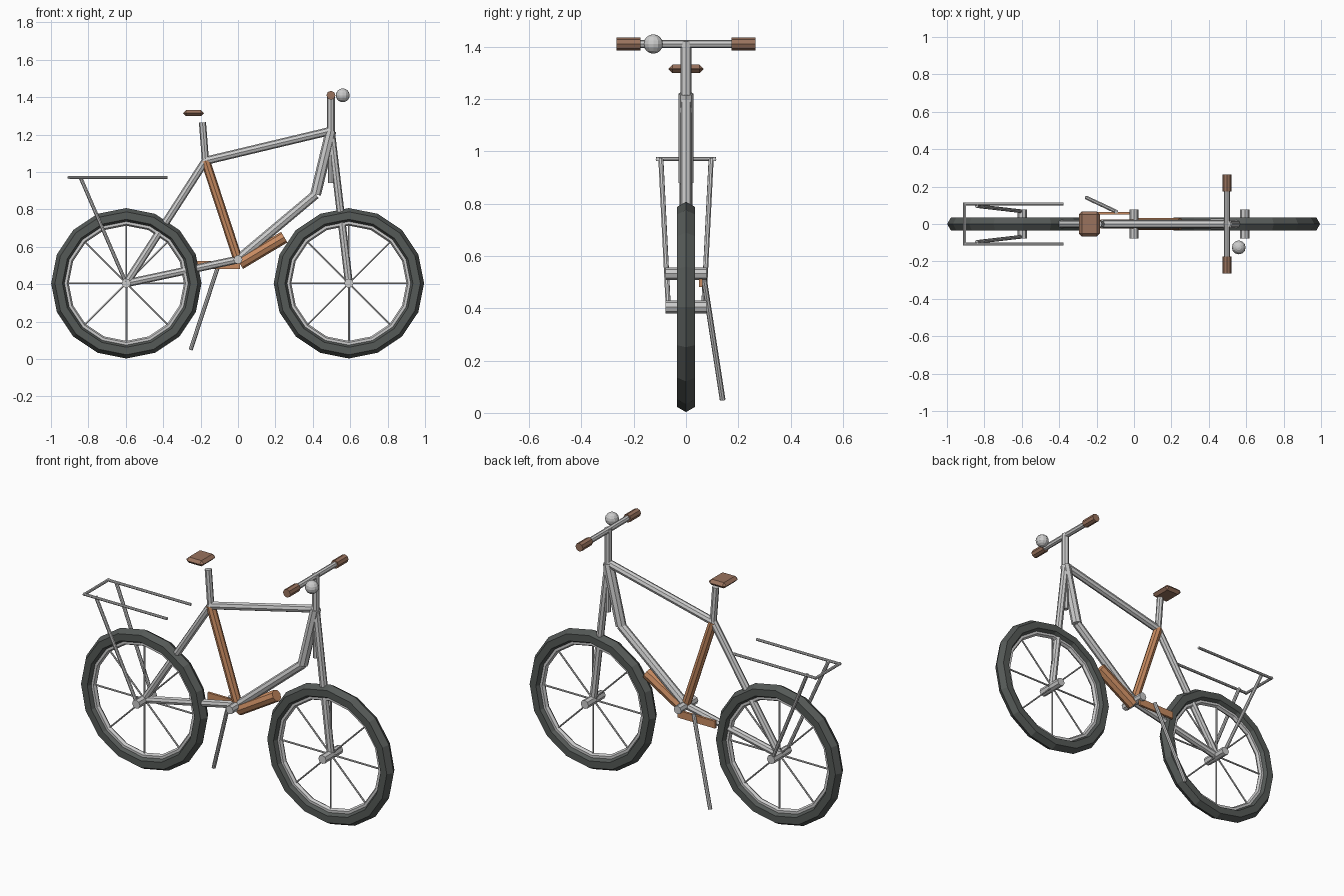
import bpy, bmesh, math
from mathutils import Vector

if "Cube" in bpy.data.objects:
    bpy.data.objects.remove(bpy.data.objects["Cube"])


def material(name, rgb):
    m = bpy.data.materials.new(name)
    m.diffuse_color = (*rgb, 1)
    m.use_nodes = True
    m.node_tree.nodes["Principled BSDF"].inputs["Base Color"].default_value = m.diffuse_color
    return m


RUBBER = material("dark_rubber", (0.09, 0.10, 0.095))
ORANGE = material("orange_paint", (0.58, 0.26, 0.12))
LEATHER = material("brown_leather", (0.32, 0.17, 0.11))


def finish(name, bm, mat=None):
    me = bpy.data.meshes.new(name)
    bm.to_mesh(me)
    bm.free()
    ob = bpy.data.objects.new(name, me)
    bpy.context.collection.objects.link(ob)
    if mat:
        me.materials.append(mat)
    return ob


def add_tube(bm, a, b, r, sides=8):
    a, b = Vector(a), Vector(b)
    d = b - a
    new = bmesh.ops.create_cone(bm, cap_ends=True, segments=sides, radius1=r,
                                radius2=r, depth=d.length)["verts"]
    rot = Vector((0, 0, 1)).rotation_difference(d)
    for v in new:
        v.co = rot @ v.co + (a + b) / 2


def tube(name, a, b, r, mat=None, sides=8):
    bm = bmesh.new()
    add_tube(bm, a, b, r, sides)
    return finish(name, bm, mat)


def ring(name, x, z, major, minor, mat=None):
    bpy.ops.mesh.primitive_torus_add(location=(x, 0, z), rotation=(math.pi / 2, 0, 0),
                                     major_segments=16, minor_segments=6,
                                     major_radius=major, minor_radius=minor)
    ob = bpy.context.object
    ob.name = name
    if mat:
        ob.data.materials.append(mat)


def box(name, center, size, mat, bevel=0):
    bm = bmesh.new()
    for v in bmesh.ops.create_cube(bm, size=1)["verts"]:
        v.co = Vector([c + s * k for c, s, k in zip(center, size, v.co)])
    if bevel:
        bmesh.ops.bevel(bm, geom=bm.edges[:], offset=bevel, segments=1, affect='EDGES')
    return finish(name, bm, mat)


# Wheels: tyre, rim, spokes and hub
WZ = 0.405
for side, x in (("rear", -0.597), ("front", 0.593)):
    ring(side + "_tyre", x, WZ, 0.362, 0.04, RUBBER)
    ring(side + "_rim", x, WZ, 0.325, 0.017)
    bm = bmesh.new()
    for i in range(8):
        t = i * math.pi / 4
        add_tube(bm, (x, 0, WZ), (x + 0.32 * math.cos(t), 0, WZ + 0.32 * math.sin(t)), 0.005, 6)
    finish(side + "_spokes", bm)
    tube(side + "_hub", (x, -0.078, WZ), (x, 0.078, WZ), 0.025)

# Frame joints
rear, front = (-0.597, 0, WZ), (0.593, 0, WZ)
crank, seat_top, head = (0, 0, 0.532), (-0.174, 0, 1.06), (0.497, 0, 1.22)
bend = (0.415, 0, 0.88)

# Frame tubes
tube("seat_tube", crank, seat_top, 0.025, ORANGE)
tube("top_tube", seat_top, head, 0.022)
tube("upper_down_tube", head, bend, 0.029)
tube("lower_down_tube", bend, crank, 0.025)
tube("seat_stay", seat_top, rear, 0.021)
tube("chain_stay", crank, rear, 0.021)
tube("fork", head, front, 0.021)
tube("stem", (0.497, 0, 1.20), (0.497, 0, 1.42), 0.021)
tube("steerer", (0.497, 0, 0.94), (0.497, 0, 1.22), 0.016)
tube("crank_axle", (0, -0.078, 0.532), (0, 0.078, 0.532), 0.024)

# Bottle-shaped motor case and chain guard
tube("motor_case", (0.01, 0, 0.51), (0.247, 0, 0.652), 0.033, ORANGE)
box("chain_guard", (-0.11, 0.057, 0.502), (0.24, 0.014, 0.042), ORANGE)

# Seat
tube("seat_post", seat_top, (-0.19, 0, 1.265), 0.019)
box("seat", (-0.238, 0, 1.315), (0.112, 0.134, 0.033), LEATHER, 0.016)

# Handlebar, grips and bell
tube("handlebar", (0.497, -0.26, 1.41), (0.497, 0.26, 1.41), 0.016)
for side, s in (("right", -1), ("left", 1)):
    tube(side + "_grip", (0.497, s * 0.173, 1.41), (0.497, s * 0.265, 1.41), 0.024, LEATHER)
bm = bmesh.new()
bmesh.ops.create_uvsphere(bm, u_segments=12, v_segments=8, radius=0.037)
bmesh.ops.translate(bm, verts=bm.verts, vec=(0.56, -0.125, 1.41))
finish("bell", bm)

# Luggage rack
tube("rack_end", (-0.905, -0.115, 0.97), (-0.905, 0.115, 0.97), 0.008)
for side, s in (("right", -1), ("left", 1)):
    tube(side + "_rack_rail", (-0.91, s * 0.108, 0.97), (-0.377, s * 0.108, 0.97), 0.008)
    tube(side + "_rack_strut", (-0.842, s * 0.096, 0.97), (-0.6, s * 0.068, 0.41), 0.01)

# Kickstand
tube("kickstand", (-0.095, 0.066, 0.53), (-0.253, 0.14, 0.05), 0.011)
